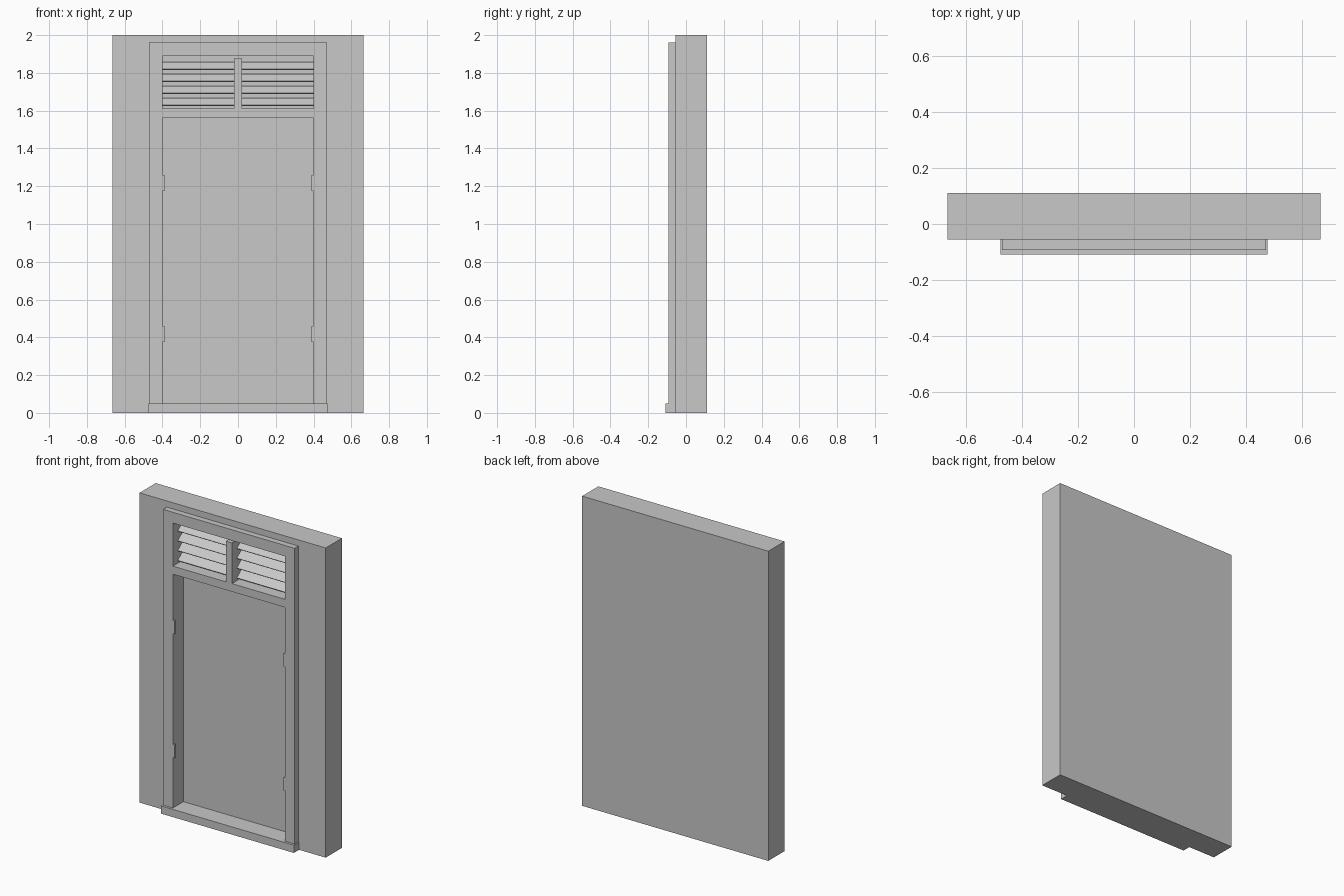
import bpy, bmesh, math

if "Cube" in bpy.data.objects:
    bpy.data.objects.remove(bpy.data.objects["Cube"])

grey = bpy.data.materials.new("plain_grey")
grey.diffuse_color = (0.58, 0.58, 0.58, 1)
grey.use_nodes = True
grey.node_tree.nodes["Principled BSDF"].inputs["Base Color"].default_value = grey.diffuse_color

WALL_FRONT, WALL_BACK = -0.055, 0.11
FRAME_FRONT, RECESS = -0.093, 0.015
SILL_TOP, OPEN_X = 0.05, 0.40
VENT_BOTTOM, VENT_TOP = 1.612, 1.89


def prism(name, profile, x0, x1):
    """Extrude a (y, z) profile from x0 to x1."""
    bm = bmesh.new()
    face = bm.faces.new([bm.verts.new((x0, y, z)) for y, z in profile])
    ext = bmesh.ops.extrude_face_region(bm, geom=[face])
    moved = [v for v in ext["geom"] if isinstance(v, bmesh.types.BMVert)]
    bmesh.ops.translate(bm, verts=moved, vec=(x1 - x0, 0, 0))
    bmesh.ops.recalc_face_normals(bm, faces=bm.faces)
    mesh = bpy.data.meshes.new(name)
    bm.to_mesh(mesh)
    bm.free()
    mesh.materials.append(grey)
    ob = bpy.data.objects.new(name, mesh)
    bpy.context.collection.objects.link(ob)
    return ob


def box(name, x0, x1, y0, y1, z0, z1):
    return prism(name, [(y0, z0), (y1, z0), (y1, z1), (y0, z1)], x0, x1)


# Wall slab and the raised surround
wall = box("wall", -0.665, 0.665, WALL_FRONT, WALL_BACK, 0, 2)
surround = box("door_surround", -0.47, 0.47, FRAME_FRONT, WALL_FRONT, SILL_TOP, 1.96)

# Door recess and vent recess; the door cutter runs below the surround only
cuts = [("door", SILL_TOP, 1.56), ("vent", VENT_BOTTOM, VENT_TOP)]
for name, z0, z1 in cuts:
    for target in (wall, surround):
        low = z0 - 0.02 if (target is surround and name == "door") else z0
        cutter = box(f"{name}_cutter_{target.name}", -OPEN_X, OPEN_X, -0.2, RECESS, low, z1)
        cutter.hide_render = True
        cutter.hide_viewport = False
        cutter.display_type = 'WIRE'
        mod = target.modifiers.new(name + "_opening", 'BOOLEAN')
        mod.operation = 'DIFFERENCE'
        mod.solver = 'EXACT'
        mod.object = cutter

# Threshold step
box("sill", -0.475, 0.475, -0.108, WALL_FRONT, 0, SILL_TOP)

# Vent divider
box("vent_mullion", -0.022, 0.022, FRAME_FRONT, RECESS, VENT_BOTTOM, 1.875)

# Sloping vent slats, low at the front
for i in range(4):
    z = 1.63 + i * 0.0635
    slat = [(-0.043, z), (-0.039, z - 0.005), (0.007, z + 0.032), (0.003, z + 0.037)]
    for side, x0, x1 in (("left", -OPEN_X, -0.022), ("right", 0.022, OPEN_X)):
        prism(f"vent_slat_{side}_{i + 1}", slat, x0, x1)

# Hinges on both jambs
for z in (0.375, 1.175):
    for s in (-1, 1):
        xs = sorted((s * 0.39, s * OPEN_X))
        box("hinge", xs[0], xs[1], -0.092, -0.076, z, z + 0.085)
